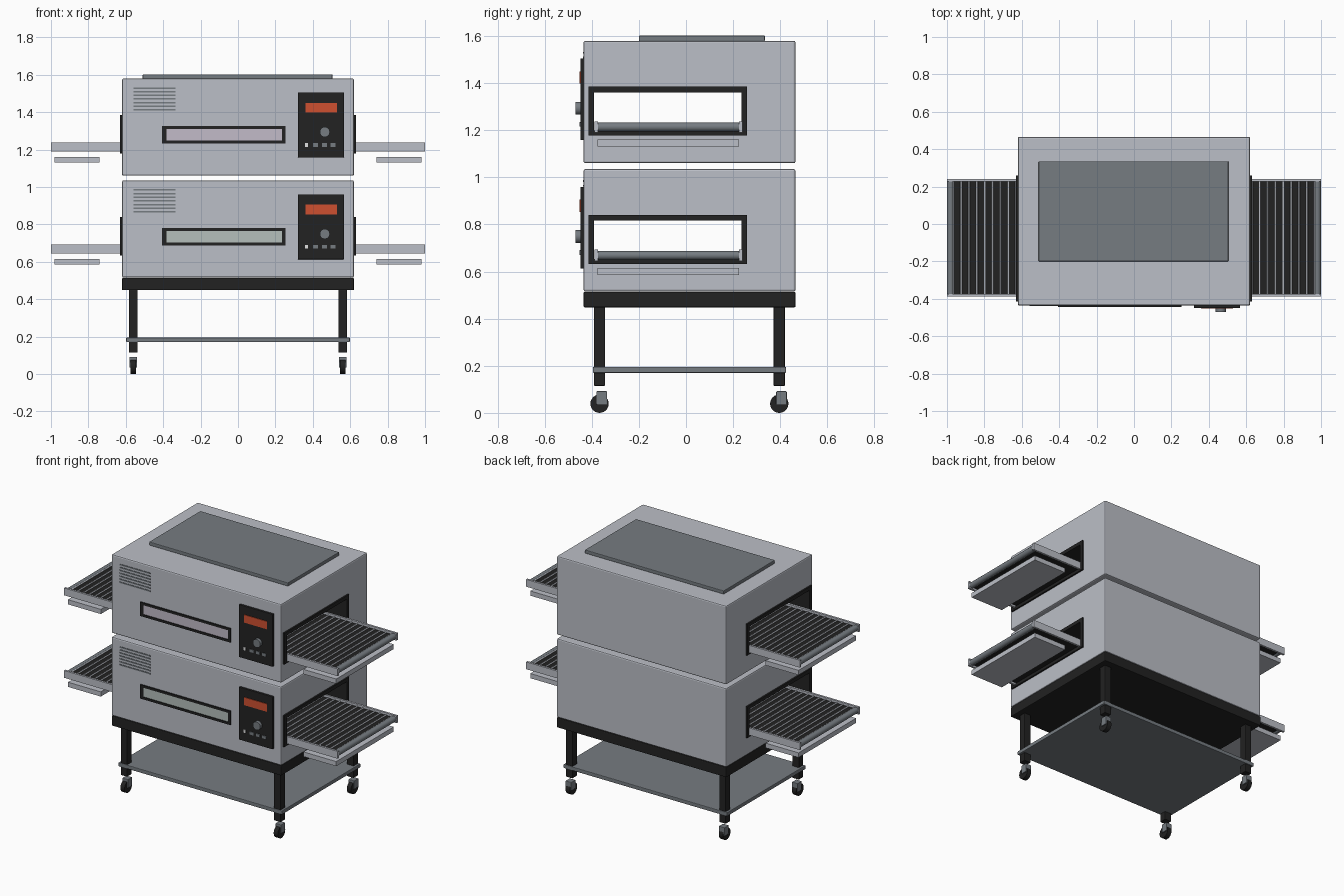
import bpy, bmesh, math
from mathutils import Matrix, Vector

if "Cube" in bpy.data.objects:
    bpy.data.objects.remove(bpy.data.objects["Cube"])


def mat(name, r, g, b):
    m = bpy.data.materials.new(name)
    m.diffuse_color = (r, g, b, 1)
    m.use_nodes = True
    m.node_tree.nodes["Principled BSDF"].inputs["Base Color"].default_value = m.diffuse_color
    return m


STEEL = mat("brushed steel", 0.50, 0.52, 0.57)
GREY = mat("mid grey metal", 0.18, 0.20, 0.22)
BLACK = mat("black", 0.016, 0.016, 0.016)
RED = mat("display red", 0.62, 0.08, 0.03)
WHITE = mat("white button", 0.75, 0.75, 0.75)
PANE_A = mat("warm glass", 0.54, 0.50, 0.58)
PANE_B = mat("cool glass", 0.46, 0.52, 0.50)


def finish(bm, name, m):
    bmesh.ops.recalc_face_normals(bm, faces=bm.faces[:])
    me = bpy.data.meshes.new(name)
    bm.to_mesh(me)
    bm.free()
    me.materials.append(m)
    ob = bpy.data.objects.new(name, me)
    bpy.context.collection.objects.link(ob)
    return ob


def add_box(bm, x0, x1, y0, y1, z0, z1):
    mtx = Matrix.Translation(((x0 + x1) / 2, (y0 + y1) / 2, (z0 + z1) / 2))
    mtx = mtx @ Matrix.Diagonal((x1 - x0, y1 - y0, z1 - z0, 1))
    bmesh.ops.create_cube(bm, size=1, matrix=mtx)


def boxes(name, m, *dims, bevel=0):
    bm = bmesh.new()
    for d in dims:
        add_box(bm, *d)
    if bevel:
        bmesh.ops.bevel(bm, geom=bm.edges[:], offset=bevel, segments=2,
                        profile=0.5, affect='EDGES')
    return finish(bm, name, m)


def cylinders(name, m, axis, r, length, centres, sides):
    bm = bmesh.new()
    rot = Vector((0, 0, 1)).rotation_difference(Vector(axis)).to_matrix().to_4x4()
    for c in centres:
        bmesh.ops.create_cone(bm, cap_ends=True, segments=sides, radius1=r, radius2=r,
                              depth=length, matrix=Matrix.Translation(c) @ rot)
    for f in bm.faces:
        f.smooth = len(f.verts) == 4
    for e in bm.edges:
        e.smooth = all(len(f.verts) == 4 for f in e.link_faces)
    return finish(bm, name, m)


def tube(name, m, lo, hi, outer, inner, along_y=False, bevel=0):
    """Rectangular ring (a0, a1, z0, z1) extruded from lo to hi."""
    bm = bmesh.new()

    def ring(p, rect):
        a0, a1, z0, z1 = rect
        pts = [(a0, z0), (a1, z0), (a1, z1), (a0, z1)]
        return [bm.verts.new((a, p, z) if along_y else (p, a, z)) for a, z in pts]
    o0, o1, i0, i1 = ring(lo, outer), ring(hi, outer), ring(lo, inner), ring(hi, inner)
    for k in range(4):
        j = (k + 1) % 4
        for a, b in ((o0, o1), (i1, i0), (i0, o0), (o1, i1)):
            bm.faces.new((a[k], a[j], b[j], b[k]))
    if bevel:
        out = set(o0 + o1)
        edges = [e for e in bm.edges if all(v in out for v in e.verts)]
        bmesh.ops.bevel(bm, geom=edges, offset=bevel, segments=2, profile=0.5, affect='EDGES')
    return finish(bm, name, m)


def deck(tag, z, pane):
    """One oven; z is the underside of its housing."""
    # housing with a tunnel running through it, lined by a black frame
    opening = (-0.415, 0.26, z + 0.118, z + 0.325)
    tube(tag + "_housing", STEEL, -0.62, 0.62, (-0.435, 0.465, z, z + 0.52), opening, bevel=0.008)
    tube(tag + "_tunnel_frame", BLACK, -0.63, 0.63, opening,
         (-0.391, 0.236, z + 0.138, z + 0.301))
    # viewing window
    tube(tag + "_window_frame", BLACK, -0.443, -0.43, (-0.405, 0.255, z + 0.173, z + 0.265),
         (-0.382, 0.236, z + 0.188, z + 0.250), along_y=True)
    boxes(tag + "_window_pane", pane, (-0.385, 0.24, -0.438, -0.432, z + 0.185, z + 0.253))
    # vent slats
    boxes(tag + "_vent_slats", GREY,
          *[(-0.56, -0.335, -0.438, -0.43, z + 0.348 + i * 0.0195, z + 0.356 + i * 0.0195)
            for i in range(7)])
    # control panel
    boxes(tag + "_control_panel", BLACK, (0.32, 0.567, -0.449, -0.43, z + 0.098, z + 0.445),
          bevel=0.003)
    boxes(tag + "_display", RED, (0.36, 0.528, -0.453, -0.447, z + 0.338, z + 0.39))
    cylinders(tag + "_knob", GREY, (0, 1, 0), 0.027, 0.025, [(0.464, -0.4575, z + 0.234)], 24)
    boxes(tag + "_start_button", WHITE, (0.357, 0.373, -0.453, -0.447, z + 0.155, z + 0.176))
    boxes(tag + "_buttons", GREY,
          *[(x - 0.014, x + 0.014, -0.453, -0.447, z + 0.155, z + 0.174)
            for x in (0.415, 0.462, 0.508)])
    # conveyor through the tunnel
    boxes(tag + "_conveyor_rails", STEEL,
          (-1, 1, -0.388, -0.374, z + 0.13, z + 0.178), (-1, 1, 0.226, 0.24, z + 0.13, z + 0.178))
    boxes(tag + "_belt", BLACK, (-0.975, 0.975, -0.375, 0.227, z + 0.142, z + 0.163))
    cylinders(tag + "_belt_rods", STEEL, (0, 1, 0), 0.005, 0.602,
              [((i - 23) * 0.042, -0.074, z + 0.164) for i in range(47)], 8)
    cylinders(tag + "_end_rollers", GREY, (0, 1, 0), 0.019, 0.602,
              [(s * 0.98, -0.074, z + 0.154) for s in (-1, 1)], 20)
    # crumb trays
    boxes(tag + "_crumb_trays", STEEL,
          *[(min(s * 0.74, s * 0.98), max(s * 0.74, s * 0.98), -0.375, 0.225, z + 0.07, z + 0.101)
            for s in (-1, 1)])


deck("lower", 0.515, PANE_B)
deck("upper", 1.06, PANE_A)

# top cover plate
boxes("top_plate", GREY, (-0.51, 0.505, -0.2, 0.335, 1.578, 1.602), bevel=0.004)

# stand
boxes("stand_top", BLACK, (-0.62, 0.62, -0.435, 0.465, 0.448, 0.514), bevel=0.005)
boxes("stand_shelf", GREY, (-0.598, 0.598, -0.395, 0.425, 0.17, 0.195), bevel=0.004)
corners = [(x, y) for x in (-0.56, 0.56) for y in (-0.367, 0.396)]
boxes("stand_legs", BLACK,
      *[(x - 0.024, x + 0.024, y - 0.024, y + 0.024, 0.115, 0.45) for x, y in corners], bevel=0.003)

# casters
cylinders("caster_wheels", BLACK, (1, 0, 0), 0.039, 0.03,
          [(x, y, 0.039) for x, y in corners], 24)
boxes("caster_forks", GREY,
      *[(x - 0.021, x + 0.021, y - 0.013, y + 0.032, 0.035, 0.092) for x, y in corners], bevel=0.003)
